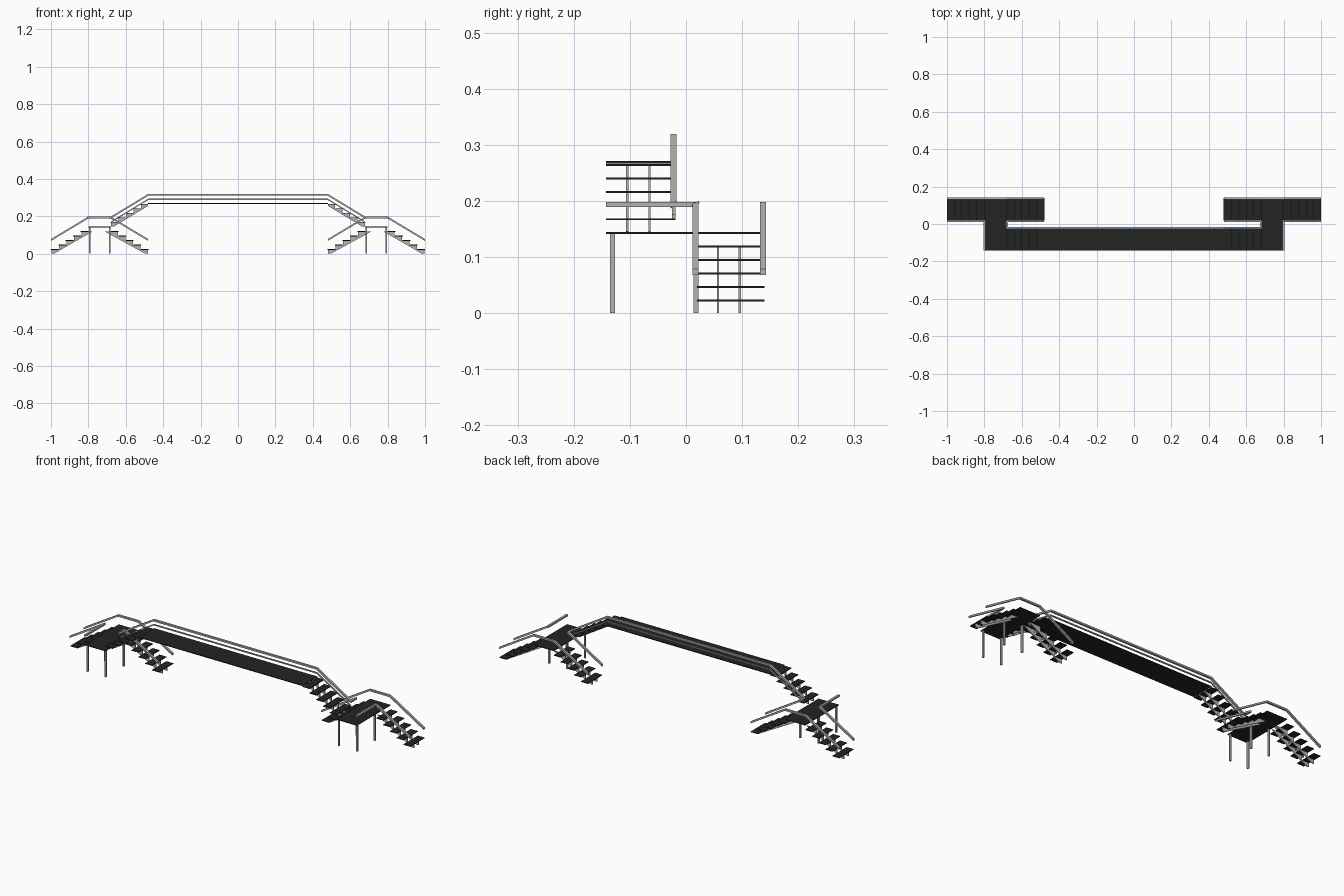
import bpy
from mathutils import Vector

if "Cube" in bpy.data.objects:
    bpy.data.objects.remove(bpy.data.objects["Cube"])


def material(name, v):
    m = bpy.data.materials.new(name)
    m.diffuse_color = (*v, 1)
    m.use_nodes = True
    m.node_tree.nodes["Principled BSDF"].inputs["Base Color"].default_value = m.diffuse_color
    return m


BLACK = material("black_tread", (0.016, 0.018, 0.018))
GREY = material("grey_metal", (0.45, 0.45, 0.45))

STEP, RUN = 0.0242, 0.04       # rise and going of one step
PLAT, DECK = 0.145, 0.271      # top heights of landing and deck
SLAB = 0.0035


def make(name, verts, faces, mat):
    me = bpy.data.meshes.new(name)
    me.from_pydata([tuple(v) for v in verts], [], faces)
    me.materials.append(mat)
    me.update()
    ob = bpy.data.objects.new(name, me)
    bpy.context.collection.objects.link(ob)
    return ob


def prism_faces(n, o=0):
    f = [tuple(o + i for i in reversed(range(n))), tuple(o + n + i for i in range(n))]
    return f + [(o + i, o + (i + 1) % n, o + n + (i + 1) % n, o + n + i) for i in range(n)]


def box(name, x, y, z, mat):
    v = [(a, b, c) for c in z for a, b in
         ((x[0], y[0]), (x[1], y[0]), (x[1], y[1]), (x[0], y[1]))]
    return make(name, v, prism_faces(4), mat)


def rail(name, pts, w, h):
    """Square bar along a path, mitred at each bend."""
    pts = [Vector(p) for p in pts]
    dirs = [(b - a).normalized() for a, b in zip(pts, pts[1:])]
    verts, faces = [], []
    for i, d in enumerate(dirs):
        side = d.cross(Vector((0, 0, 1))).normalized()
        up = side.cross(d)
        for end in (0, 1):
            j = i - 1 if end == 0 else i + 1
            n = (d + dirs[j]).normalized() if 0 <= j < len(dirs) else d
            if (end == 0 and i == 0) or (end == 1 and i == len(dirs) - 1):
                n = Vector((1, 0, 0)) if abs(d.x) > 0.5 else d
            for s, u in ((-1, -1), (1, -1), (1, 1), (-1, 1)):
                off = side * s * w / 2 + up * u * h / 2
                verts.append(pts[i + end] + off - d * (off.dot(n) / d.dot(n)))
        faces += prism_faces(4, 8 * i)
    return make(name, verts, faces, GREY)


def flight(name, x0, sx, z0, y0, y1, under):
    """Five treads on two saw-toothed stringers, climbing from x0 in direction sx."""
    for i in range(5):
        a, b = x0 + sx * (RUN * i - 0.001), x0 + sx * RUN * (i + 1)
        a = max(-1, min(1, a))
        z = z0 + STEP * (i + 1)
        box(f"{name}_tread_{i + 1}", (min(a, b), max(a, b)), (y0, y1), (z - SLAB, z), BLACK)
    prof = []
    for i in range(5):
        top = z0 + STEP * (i + 1) - SLAB / 2
        prof += [(RUN * i + 0.002, z0 + STEP * i + 0.0005 if i == 0 else top - STEP),
                 (RUN * i + 0.002, top)]
    end = 5 * RUN + under
    ztop = z0 + 5 * STEP - SLAB / 2
    slope = STEP / RUN
    prof += [(end, ztop), (end, min(ztop - 0.002, z0 + slope * (end - 0.016))), (0.016, z0)]
    for k, f in enumerate((0.31, 0.63)):
        yc = y0 + (y1 - y0) * f
        v = [(x0 + sx * x, yc + o, z) for o in (-0.002, 0.002) for x, z in prof]
        make(f"{name}_stringer_{k + 1}", v, prism_faces(len(prof)), GREY)


YF, YB = -0.143, 0.14          # front and back edges
RY, RB, RU = 0.017, 0.137, -0.022   # rail lines
RP, RD, RL = 0.1935, 0.315, 0.0735  # rail heights: landing, deck, ground end

for s, side in ((-1, "left"), (1, "right")):
    # landing and its four posts
    xs = sorted((s * 0.80, s * 0.68))
    box(f"{side}_landing", xs, (YF, YB), (PLAT - SLAB, PLAT), BLACK)
    for px in (0.793, 0.686):
        for py in (-0.131, 0.018):
            box(f"{side}_landing_post", (s * px - 0.004, s * px + 0.004),
                (py - 0.0045, py + 0.0045), (0, PLAT - 0.002), GREY)
    # three flights meeting at the landing
    flight(f"{side}_outer_flight", s * 1.0, -s, 0, 0.02, YB, 0.02)
    flight(f"{side}_inner_flight", s * 0.48, s, 0, 0.02, YB, 0.03)
    flight(f"{side}_upper_flight", s * 0.68, -s, PLAT, YF, -0.019, 0.0)
    # back and outer handrails
    rail(f"{side}_back_handrail", [(s * 1, RB, RL), (s * 0.8, RB, RP),
                                   (s * 0.68, RB, RP), (s * 0.48, RB, RL)], 0.011, 0.009)
    rail(f"{side}_outer_handrail", [(s * 1, RY, RL), (s * 0.8, RY, RP),
                                    (s * 0.8, YF, RP)], 0.011, 0.009)

# deck
box("bridge_deck", (-0.48, 0.48), (YF, -0.019), (DECK - 0.004, DECK), BLACK)

# handrail from the inner flights over the deck
half = [(0.48, RY, RL), (0.68, RY, RP), (0.68, RU, RP), (0.48, RU, RD)]
rail("bridge_handrail", [(-x, y, z) for x, y, z in half] + half[::-1], 0.011, 0.009)
# thinner lower rail
mid = [(0.675, RU, 0.172), (0.48, RU, 0.291)]
rail("bridge_mid_rail", [(-x, y, z) for x, y, z in mid] + mid[::-1], 0.006, 0.006)

# consistent outward normals
import bmesh
for ob in bpy.data.objects:
    bm = bmesh.new()
    bm.from_mesh(ob.data)
    bmesh.ops.recalc_face_normals(bm, faces=bm.faces)
    bm.to_mesh(ob.data)
    bm.free()
